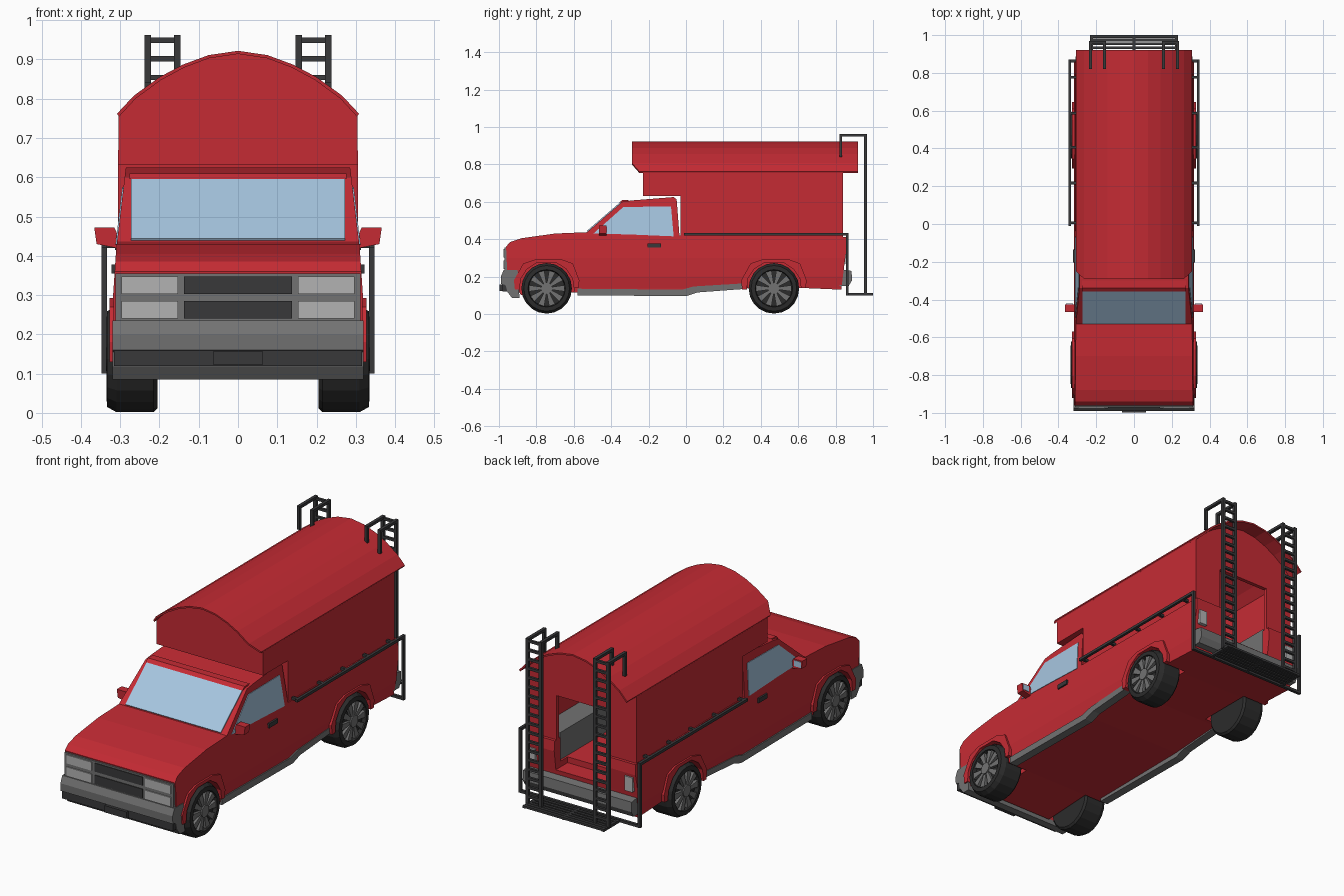
import bpy, bmesh, math
from mathutils import Matrix

if "Cube" in bpy.data.objects:
    bpy.data.objects.remove(bpy.data.objects["Cube"])


def mat(name, c):
    m = bpy.data.materials.new(name)
    m.diffuse_color = (*c, 1)
    m.use_nodes = True
    m.node_tree.nodes["Principled BSDF"].inputs["Base Color"].default_value = m.diffuse_color
    return m


RED = mat("red paint", (0.56, 0.024, 0.034))
DARK = mat("dark metal", (0.04, 0.04, 0.042))
TYRE = mat("rubber", (0.025, 0.025, 0.025))
GREY = mat("grey trim", (0.17, 0.17, 0.17))
LAMP = mat("lamp", (0.45, 0.45, 0.45))
GLASS = mat("glass", (0.38, 0.56, 0.74))


def finish(name, bm, m):
    bmesh.ops.recalc_face_normals(bm, faces=bm.faces)
    me = bpy.data.meshes.new(name)
    bm.to_mesh(me)
    bm.free()
    ob = bpy.data.objects.new(name, me)
    bpy.context.collection.objects.link(ob)
    me.materials.append(m)
    return ob


def add_prism(bm, pts, a, b, axis='x'):
    """Extrude a profile: (y,z) points along x, or (x,z) points along y."""
    co = (lambda p, t: (t, p[0], p[1])) if axis == 'x' else (lambda p, t: (p[0], t, p[1]))
    lo = [bm.verts.new(co(p, a)) for p in pts]
    hi = [bm.verts.new(co(p, b)) for p in pts]
    bm.faces.new(lo)
    bm.faces.new(hi[::-1])
    n = len(pts)
    for i in range(n):
        j = (i + 1) % n
        bm.faces.new((lo[i], hi[i], hi[j], lo[j]))


def prism(name, pts, a, b, m, axis='x'):
    bm = bmesh.new()
    add_prism(bm, pts, a, b, axis)
    return finish(name, bm, m)


def add_box(bm, x0, x1, y0, y1, z0, z1):
    add_prism(bm, [(y0, z0), (y1, z0), (y1, z1), (y0, z1)], x0, x1)


def boxes(name, m, *bs):
    bm = bmesh.new()
    for b in bs:
        add_box(bm, *b)
    return finish(name, bm, m)


def cut(ob, cutter):
    mod = ob.modifiers.new("cut", 'BOOLEAN')
    mod.operation, mod.solver, mod.object = 'DIFFERENCE', 'EXACT', cutter
    bpy.context.view_layer.objects.active = ob
    bpy.ops.object.modifier_apply(modifier=mod.name)
    bpy.data.objects.remove(cutter)


def half_width(z):
    """Body half width by height."""
    t = [(0.0, 0.30), (0.14, 0.308), (0.20, 0.316), (0.30, 0.318), (0.42, 0.31), (0.63, 0.285)]
    for (z0, w0), (z1, w1) in zip(t, t[1:]):
        if z <= z1:
            return w0 + (w1 - w0) * (z - z0) / (z1 - z0)
    return t[-1][1]


# Pickup body: side profile, narrowed by height
profile = [(-0.955, 0.2), (-0.962, 0.36), (-0.94, 0.385), (-0.88, 0.405), (-0.7, 0.43), (-0.53, 0.437),
           (-0.34, 0.6), (-0.29, 0.607), (-0.065, 0.625), (-0.05, 0.612), (-0.035, 0.42),
           (0.855, 0.412), (0.86, 0.36), (0.845, 0.25), (0.83, 0.13), (0.6, 0.14), (0.3, 0.14),
           (0.0, 0.12), (-0.6, 0.115), (-0.88, 0.1), (-0.92, 0.15)]
bm = bmesh.new()
add_prism(bm, profile, -1, 1)
for z in (0.14, 0.2, 0.3, 0.42):
    bmesh.ops.bisect_plane(bm, geom=bm.verts[:] + bm.edges[:] + bm.faces[:],
                           plane_co=(0, 0, z), plane_no=(0, 0, 1))
for v in bm.verts:
    v.co.x = math.copysign(half_width(v.co.z), v.co.x)
body = finish("pickup_body", bm, RED)

# Wheel wells, load bed and rear doorway
WHEELS = (-0.745, 0.47)
for y in WHEELS:
    for s in (-1, 1):
        ring = [(y + 0.148 * math.cos(i * math.pi / 8), 0.137 + 0.148 * math.sin(i * math.pi / 8)) for i in range(16)]
        cut(body, prism("cutter", ring, s * 0.19, s * 0.5, RED))
cut(body, boxes("cutter", RED, (-0.28, 0.28, 0.0, 0.81, 0.29, 0.6)))
cut(body, boxes("cutter", RED, (-0.15, 0.15, 0.75, 1, 0.26, 0.6)))

# Camper shell: arched box with cab-over nose, hollow interior and doorway
ARCH = [(0.308, 0.762), (0.265, 0.808), (0.2, 0.855), (0.14, 0.887), (0.075, 0.911), (0, 0.922)]
ARCH = ARCH + [(-x, z) for x, z in ARCH[-2::-1]]
camper = prism("camper_shell", [(-0.305, 0.405), (0.305, 0.405)] + [(x * 0.99, z - 0.006) for x, z in ARCH],
               -0.23, 0.84, RED, 'y')
cut(camper, boxes("cutter", RED, (-1, 1, -0.5, -0.03, 0.3, 0.632)))
cut(camper, prism("cutter", [(-0.28, 0.3), (0.28, 0.3)] + [(x * 0.91, z - 0.03) for x, z in ARCH],
                  -0.01, 0.82, RED, 'y'))
cut(camper, boxes("cutter", RED, (-0.15, 0.15, 0.75, 1, 0.3, 0.64)))

# Arched roof sheet with overhangs
sheet = ARCH + [(x * 0.985, z - 0.008) for x, z in ARCH[::-1]]
roof = prism("camper_roof", sheet, -0.29, 0.92, RED, 'y')
for v in roof.data.vertices:
    if v.co.y < 0 and v.co.z < 0.765:
        v.co.y = -0.25

# Benches inside the camper
boxes("benches", GREY, *[(s * 0.16, s * 0.279, 0.1, 0.8, 0.29, 0.43) for s in (-1, 1)])

# Windows
prism("windscreen", [(-0.53, 0.444), (-0.352, 0.597), (-0.348, 0.592), (-0.526, 0.438)], -0.272, 0.272, GLASS)
prism("windscreen_visor", [(-0.358, 0.595), (-0.34, 0.61), (-0.3, 0.61), (-0.33, 0.595)], -0.276, 0.276, RED)
for s in (-1, 1):
    side = "right" if s > 0 else "left"
    win = prism(side + "_window", [(-0.495, 0.43), (-0.335, 0.572), (-0.08, 0.575), (-0.066, 0.415), (-0.3, 0.425)],
                0, s, GLASS)
    for v in win.data.vertices:
        v.co.x = s * (half_width(v.co.z) + (0.003 if abs(v.co.x) > 0.5 else -0.004))
    # Mirror, door handle and sill
    prism(side + "_mirror", [(s * 0.3, 0.418), (s * 0.36, 0.43), (s * 0.366, 0.472), (s * 0.315, 0.472), (s * 0.3, 0.44)],
          -0.465, -0.425, RED, 'y')
    boxes(side + "_mirror_glass", GLASS, (s * 0.322, s * 0.36, -0.427, -0.422, 0.436, 0.466))
    boxes(side + "_door_handle", DARK, (s * 0.305, s * 0.322, -0.205, -0.135, 0.355, 0.378))
    prism(side + "_sill", [(-0.58, 0.135), (-0.02, 0.13), (0.04, 0.147), (0.33, 0.165), (0.33, 0.135),
                           (0.06, 0.115), (0.0, 0.095), (-0.58, 0.1)], s * 0.27, s * 0.314, GREY)
    for n, y in zip(("front", "rear"), WHEELS):
        # Angular wheel-arch flare
        flare = [(-0.17, 0.13), (-0.175, 0.18), (-0.125, 0.27), (-0.06, 0.292), (0.08, 0.292), (0.14, 0.27),
                 (0.175, 0.18), (0.17, 0.14), (0.145, 0.14), (0.138, 0.19), (0.105, 0.24), (0.05, 0.275),
                 (-0.05, 0.275), (-0.105, 0.24), (-0.138, 0.19), (-0.145, 0.13)]
        prism(f"{n}_{side}_arch", [(y + a, z) for a, z in flare], s * 0.29, s * 0.327, RED)

# Wheels: lathed tyre, rim disc and ten spokes
N = 20
for n, y in zip(("front", "rear"), WHEELS):
    for s in (-1, 1):
        side = "right" if s > 0 else "left"
        bm = bmesh.new()
        rows = [(0.205, 0.09), (0.205, 0.125), (0.215, 0.135), (0.31, 0.135), (0.333, 0.122), (0.335, 0.1), (0.315, 0.096)]
        rings = [[bm.verts.new((s * x, y + r * math.cos(2 * math.pi * i / N), 0.137 + r * math.sin(2 * math.pi * i / N)))
                  for i in range(N)] for x, r in rows]
        for a, b in zip(rings, rings[1:]):
            for i in range(N):
                bm.faces.new((a[i], a[(i + 1) % N], b[(i + 1) % N], b[i]))
        bm.faces.new(rings[0])
        bm.faces.new(rings[-1])
        finish(f"{n}_{side}_tyre", bm, TYRE)
        bm = bmesh.new()

        def circle(r):
            return [(r * math.cos(2 * math.pi * i / N), r * math.sin(2 * math.pi * i / N)) for i in range(N)]
        add_prism(bm, circle(0.03), s * 0.31, s * 0.336)
        for k in range(10):
            c, d = math.cos(k * math.pi / 5), math.sin(k * math.pi / 5)
            spoke = [(0.025, -0.007), (0.095, -0.017), (0.095, 0.017), (0.025, 0.007)]
            add_prism(bm, [(a * c - b * d, a * d + b * c) for a, b in spoke], s * 0.312, s * 0.33)
        bm.transform(Matrix.Translation((0, y, 0.137)))
        finish(f"{n}_{side}_rim", bm, GREY)

# Grille, lamps and bumpers
boxes("grille_panel", GREY, (-0.312, 0.312, -0.97, -0.94, 0.21, 0.355))
rows = ((0.24, 0.285), (0.303, 0.347))
boxes("grille_slots", DARK, *[(-0.137, 0.137, -0.974, -0.96, a, b) for a, b in rows])
boxes("headlamps", LAMP, *[(s * 0.153, s * 0.297, -0.975, -0.96, a, b) for a, b in rows for s in (-1, 1)])
prism("front_bumper", [(-0.975, 0.235), (-0.99, 0.2), (-0.988, 0.16), (-0.965, 0.155), (-0.955, 0.118), (-0.93, 0.085),
                       (-0.89, 0.085), (-0.9, 0.235)], -0.32, 0.32, GREY)
boxes("bumper_strip", DARK, (-0.316, 0.316, -0.982, -0.94, 0.12, 0.16), (-0.063, 0.063, -0.998, -0.94, 0.122, 0.157))
prism("rear_bumper", [(0.82, 0.15), (0.87, 0.15), (0.888, 0.18), (0.885, 0.23), (0.82, 0.24)], -0.31, 0.31, GREY)
boxes("tail_lamps", LAMP, *[(s * 0.255, s * 0.3, 0.84, 0.866, 0.27, 0.345) for s in (-1, 1)])

# Side rails with brackets and drop posts
for s in (-1, 1):
    boxes(("right" if s > 0 else "left") + "_side_rail", DARK,
          (s * 0.333, s * 0.347, -0.01, 0.87, 0.42, 0.434),
          (s * 0.333, s * 0.347, 0.855, 0.87, 0.1, 0.43),
          *[(s * 0.3, s * 0.335, y, y + 0.014, 0.42, 0.433) for y in (0, 0.21, 0.4, 0.58, 0.77)])

# Slatted step platform
boxes("step_platform", DARK, (-0.347, 0.347, 0.855, 0.87, 0.1, 0.114),
      *[(-0.232, 0.232, y, y + 0.014, 0.102, 0.113) for y in (0.882, 0.904, 0.926, 0.948, 0.967, 0.986)],
      *[(x - 0.007, x + 0.007, 0.86, 1.0, 0.1, 0.112) for x in (-0.225, 0, 0.225)])

# Hooked ladders
for s in (-1, 1):
    parts = []
    for x in (0.155, 0.23):
        a, b = s * (x - 0.008), s * (x + 0.008)
        parts += [(a, b, 0.953, 0.968, 0.105, 0.962), (a, b, 0.82, 0.96, 0.948, 0.962), (a, b, 0.82, 0.835, 0.84, 0.955)]
    parts += [(s * 0.155, s * 0.23, 0.954, 0.967, z, z + 0.013) for z in [0.14 + 0.0472 * i for i in range(18)]]
    boxes(("right" if s > 0 else "left") + "_ladder", DARK, *parts)
